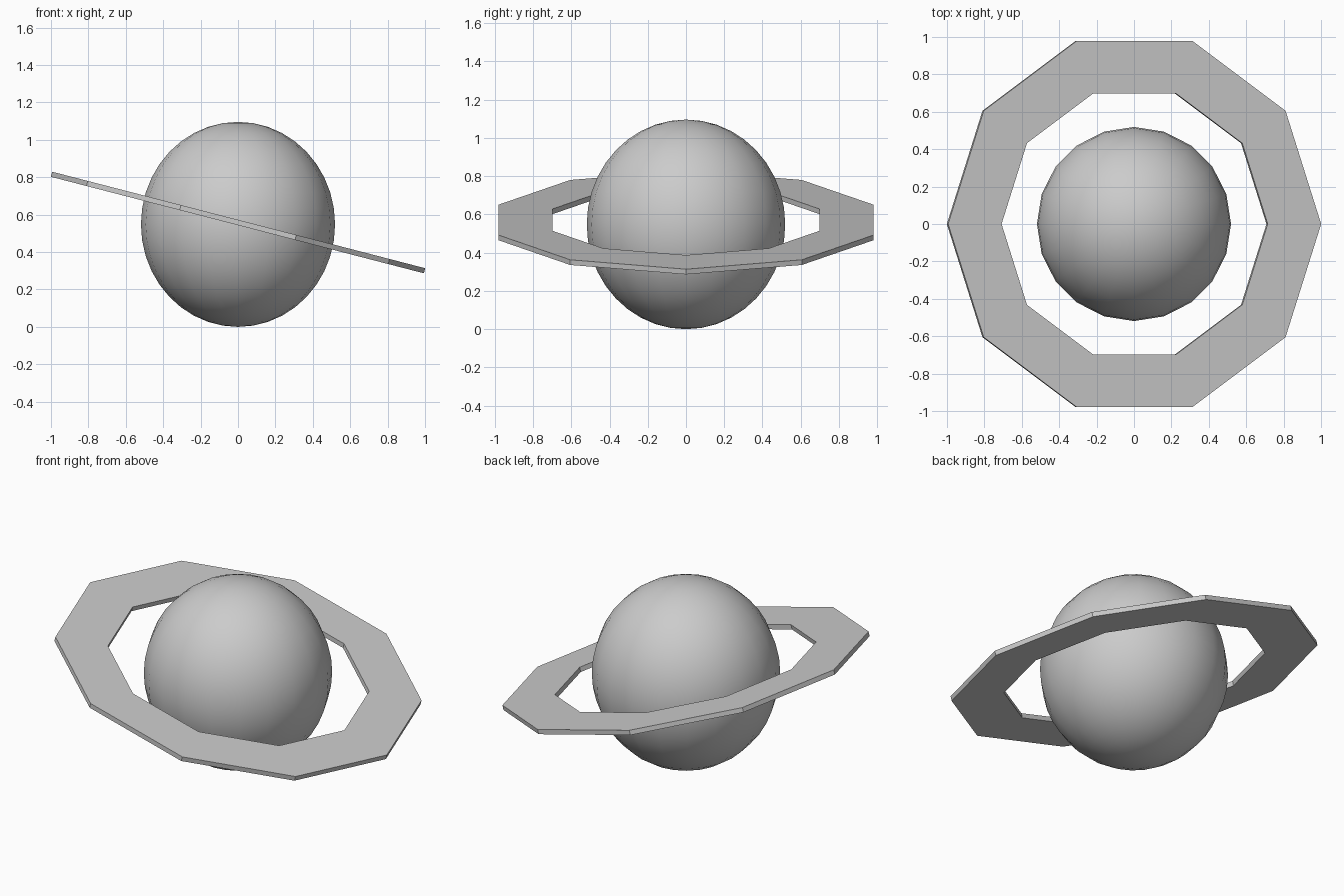
import bpy, bmesh, math

if "Cube" in bpy.data.objects:
    bpy.data.objects.remove(bpy.data.objects["Cube"])


def finish(bm, name, angle):
    bmesh.ops.recalc_face_normals(bm, faces=bm.faces)
    mesh = bpy.data.meshes.new(name)
    bm.to_mesh(mesh)
    bm.free()
    obj = bpy.data.objects.new(name, mesh)
    bpy.context.collection.objects.link(obj)
    bpy.ops.object.select_all(action='DESELECT')
    obj.select_set(True)
    bpy.context.view_layer.objects.active = obj
    bpy.ops.object.shade_smooth_by_angle(angle=math.radians(angle))
    return obj


# Globe: 20-sided sphere, slightly taller than wide
bm = bmesh.new()
bmesh.ops.create_uvsphere(bm, u_segments=20, v_segments=20, radius=1)
bmesh.ops.scale(bm, vec=(0.519, 0.519, 0.548), verts=bm.verts)
globe = finish(bm, "globe", 40)
globe.location.z = 0.548

# Ring: flat ten-sided band, tilted down towards +x
SIDES, OUTER, INNER, HALF = 10, 1.03, 0.735, 0.014
profile = [(OUTER, -HALF), (OUTER, HALF), (INNER, HALF), (INNER, -HALF)]
bm = bmesh.new()
loops = []
for i in range(SIDES):
    a = math.tau * i / SIDES
    loops.append([bm.verts.new((r * math.cos(a), r * math.sin(a), z)) for r, z in profile])
for i in range(SIDES):
    p, q = loops[i], loops[(i + 1) % SIDES]
    for j in range(4):
        k = (j + 1) % 4
        bm.faces.new((p[j], q[j], q[k], p[k]))
ring = finish(bm, "ring", 30)
ring.rotation_euler.y = math.radians(14.5)
ring.location.z = 0.558
